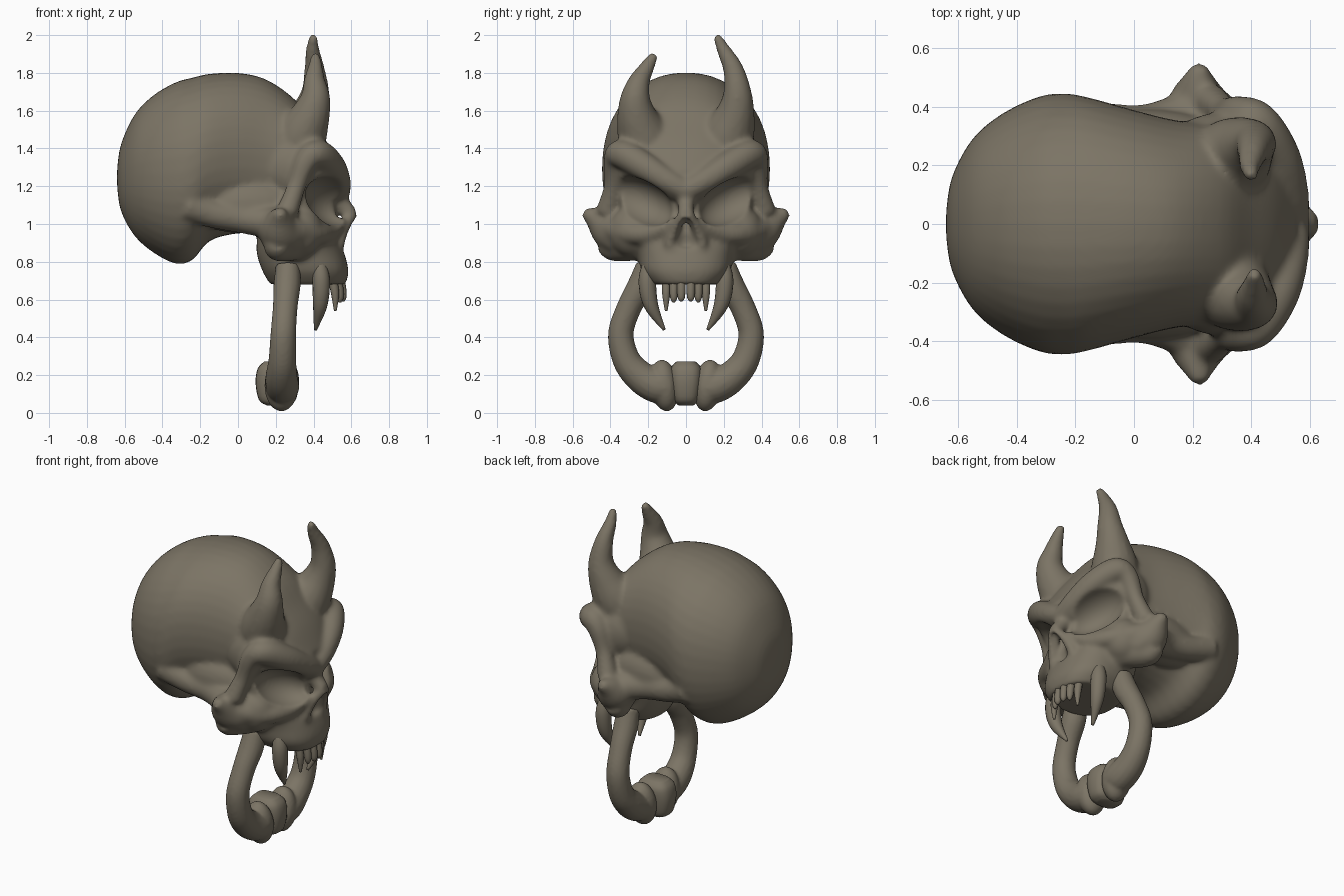
import bpy, bmesh, math
from mathutils import Vector, Matrix, Euler

if "Cube" in bpy.data.objects:
    bpy.data.objects.remove(bpy.data.objects["Cube"])

bone = bpy.data.materials.new("bone_brown")
bone.diffuse_color = (0.2, 0.175, 0.13, 1)
bone.use_nodes = True
bone.node_tree.nodes["Principled BSDF"].inputs["Base Color"].default_value = bone.diffuse_color


def spline(pts, steps):
    """Catmull-Rom through tuples of any length."""
    out = []
    for i in range(len(pts) - 1):
        a, b, c, d = pts[max(i - 1, 0)], pts[i], pts[i + 1], pts[min(i + 2, len(pts) - 1)]
        for s in range(steps):
            t = s / steps
            out.append([0.5 * (2 * q + (r - p) * t + (2 * p - 5 * q + 4 * r - w) * t * t
                               + (3 * q - p - 3 * r + w) * t ** 3)
                        for p, q, r, w in zip(a, b, c, d)])
    return out + [list(pts[-1])]


def loft(bm, rings):
    vs = [[bm.verts.new(p) for p in r] for r in rings]
    n = len(vs[0])
    for a, b in zip(vs, vs[1:]):
        for i in range(n):
            bm.faces.new((a[i], a[(i + 1) % n], b[(i + 1) % n], b[i]))
    bm.faces.new(vs[0])
    bm.faces.new(vs[-1])


def tube(bm, pts, mirror=True, n=16, steps=6):
    path = spline(pts, steps)
    P = [Vector(p[:3]) for p in path]
    rings, prev, side = [], None, None
    for i, p in enumerate(P):
        t = (P[min(i + 1, len(P) - 1)] - P[max(i - 1, 0)]).normalized()
        if prev is None:
            side = t.orthogonal().normalized()
        else:
            side = (prev.rotation_difference(t) @ side).normalized()
        prev, other, r = t, t.cross(side), max(path[i][3], 0.004)
        rings.append([p + r * (side * math.cos(k * math.tau / n) + other * math.sin(k * math.tau / n))
                      for k in range(n)])
    loft(bm, rings)
    if mirror:
        loft(bm, [[Vector((v.x, -v.y, v.z)) for v in r] for r in rings])


def blob(bm, c, r, rot=(0, 0, 0), mirror=True):
    for s in ((1, -1) if mirror else (1,)):
        e = Euler((math.radians(rot[0]) * s, math.radians(rot[1]), math.radians(rot[2]) * s))
        m = Matrix.Translation((c[0], c[1] * s, c[2])) @ e.to_matrix().to_4x4() @ Matrix.Diagonal((*r, 1))
        bmesh.ops.create_uvsphere(bm, u_segments=32, v_segments=20, radius=1, matrix=m)


def oval(n, power):
    for k in range(n):
        c, s = math.cos(k * math.tau / n), math.sin(k * math.tau / n)
        yield (math.copysign(abs(c) ** (2 / power), c), math.copysign(abs(s) ** (2 / power), s))


def make(bm, name):
    bmesh.ops.recalc_face_normals(bm, faces=bm.faces)
    me = bpy.data.meshes.new(name)
    bm.to_mesh(me)
    bm.free()
    me.materials.append(bone)
    for p in me.polygons:
        p.use_smooth = True
    ob = bpy.data.objects.new(name, me)
    bpy.context.collection.objects.link(ob)
    return ob


def fuse(ob, voxel, rounds, cutter=None):
    """Melt overlapping parts into one skin, carve it, then soften it."""
    def remesh():
        m = ob.modifiers.new("skin", 'REMESH')
        m.mode, m.voxel_size, m.use_smooth_shade = 'VOXEL', voxel, True
    remesh()
    if cutter:
        b = ob.modifiers.new("carve", 'BOOLEAN')
        b.operation, b.solver, b.object = 'DIFFERENCE', 'EXACT', cutter
        remesh()
    s = ob.modifiers.new("soften", 'SMOOTH')
    s.factor, s.iterations = 0.5, rounds
    bpy.context.view_layer.objects.active = ob
    for m in [m.name for m in ob.modifiers]:
        bpy.ops.object.modifier_apply(modifier=m)


# --- skull ---
bm = bmesh.new()
# cranium: x, bottom, top, half width
cran = [(-.64, 1.2, 1.29, .04), (-.62, 1.07, 1.42, .16), (-.55, .94, 1.575, .29), (-.45, .85, 1.68, .375),
        (-.33, .79, 1.75, .432), (-.24, .81, 1.775, .445), (-.15, .91, 1.795, .43), (0, .95, 1.80, .388),
        (.15, .95, 1.765, .352), (.3, 1.0, 1.66, .34), (.4, 1.05, 1.53, .33), (.48, 1.1, 1.42, .26),
        (.55, 1.13, 1.29, .14)]
loft(bm, [[(x, w * c, (a + b) / 2 + (b - a) / 2 * s) for c, s in oval(40, 2.15)]
          for x, a, b, w in spline(cran, 4)])
# upper jaw and mid face: z, back, front, half width
jaw = [(.68, .17, .57, .18), (.75, .13, .585, .235), (.84, .1, .565, .255), (.92, .1, .535, .29),
       (1.0, .1, .525, .33), (1.1, .1, .51, .35), (1.2, .1, .48, .35)]
loft(bm, [[((a + b) / 2 + (b - a) / 2 * c, w * s, z) for c, s in oval(40, 2.4)]
          for z, a, b, w in spline(jaw, 4)])
# scowling brow running down into the outer eye rim
tube(bm, [(.535, -.01, 1.17, .06), (.53, .1, 1.23, .067), (.49, .23, 1.31, .077), (.42, .34, 1.37, .078),
          (.36, .375, 1.33, .063), (.31, .385, 1.2, .05), (.26, .42, 1.06, .06)])
# flesh behind the brow and over the temples
blob(bm, (.3, .23, 1.3), (.2, .15, .19))
blob(bm, (.04, .25, 1.1), (.32, .14, .15))
# lower eye rim and flat cheek
tube(bm, [(.25, .41, .98, .07), (.4, .3, .95, .06), (.48, .17, .955, .05), (.54, .06, 1.02, .04)])
blob(bm, (.31, .28, .96), (.14, .13, .14))
# cheekbone spike, lower cheek lobe and cheek arch
tube(bm, [(.24, .34, .95, .13), (.22, .41, .98, .11), (.22, .48, 1.03, .065), (.225, .54, 1.065, .025)])
tube(bm, [(.33, .24, .9, .09), (.25, .33, .89, .09), (.21, .39, .88, .075), (.21, .43, .91, .06)])
tube(bm, [(.22, .38, 1.0, .09), (.05, .33, 1.025, .08), (-.12, .34, 1.05, .075), (-.27, .35, 1.1, .085)])
# nose bridge and rim
tube(bm, [(.51, 0, 1.17, .05), (.555, 0, 1.1, .045), (.6, 0, 1.045, .042)], False)
tube(bm, [(.6, 0, 1.05, .04), (.56, .06, .97, .03), (.535, .085, .88, .028), (.535, 0, .845, .025)])
# uneven horns with flared roots
tube(bm, [(.3, .19, 1.38, .15), (.345, .235, 1.5, .133), (.385, .265, 1.6, .1), (.41, .272, 1.7, .075),
          (.405, .25, 1.82, .055), (.395, .2, 1.92, .038), (.4, .16, 2.0, .022)], False)
tube(bm, [(.3, -.19, 1.37, .15), (.345, -.235, 1.49, .133), (.385, -.262, 1.58, .105), (.41, -.268, 1.67, .08),
          (.405, -.245, 1.76, .057), (.41, -.2, 1.84, .038), (.41, -.165, 1.9, .023)], False)
skull = make(bm, "skull")

# carving shapes: eye sockets and nose hole
bm = bmesh.new()
blob(bm, (.505, .25, 1.12), (.145, .2, .115), (24, 0, 24))
tube(bm, [(.58, 0, .875, .05), (.58, 0, .91, .058), (.6, 0, .98, .043), (.62, 0, 1.03, .02)], False)
cutter = make(bm, "socket_cutter")
cutter.hide_render = True
fuse(skull, .011, 14, cutter)
bpy.data.objects.remove(cutter)

# --- ring shaped lower jaw with knobbed ends ---
bm = bmesh.new()
tube(bm, [(.265, .2, .78, .065), (.26, .235, .68, .072), (.25, .3, .56, .066), (.24, .345, .42, .068),
          (.235, .315, .28, .074), (.23, .24, .19, .085), (.235, .15, .14, .09), (.235, .08, .14, .08)])
blob(bm, (.23, .115, .145), (.09, .075, .138), (-8, 0, 0))
fuse(make(bm, "lower_jaw_ring"), .01, 5)

# --- chin block ---
bm = bmesh.new()
loft(bm, [[(.208 + .115 * k * c, w * s, z) for c, s in oval(24, 2.8)]
          for z, k, w in spline([(.04, .5, .04), (.07, .85, .068), (.16, 1, .084), (.235, .9, .082), (.272, .6, .05)], 4)])
make(bm, "chin_block")

# --- fangs and front teeth ---
bm = bmesh.new()
tube(bm, [(.43, .19, .8, .035), (.44, .205, .7, .046), (.435, .185, .57, .038), (.41, .115, .44, .008)])
for x, y, tip in ((.555, .025, .59), (.54, .065, .585), (.515, .105, .54)):
    tube(bm, [(x - .02, y, .74, .022), (x - .005, y, .66, .023), (x, y, .61, .019), (x, y, tip, .007)], n=10)
make(bm, "teeth")
